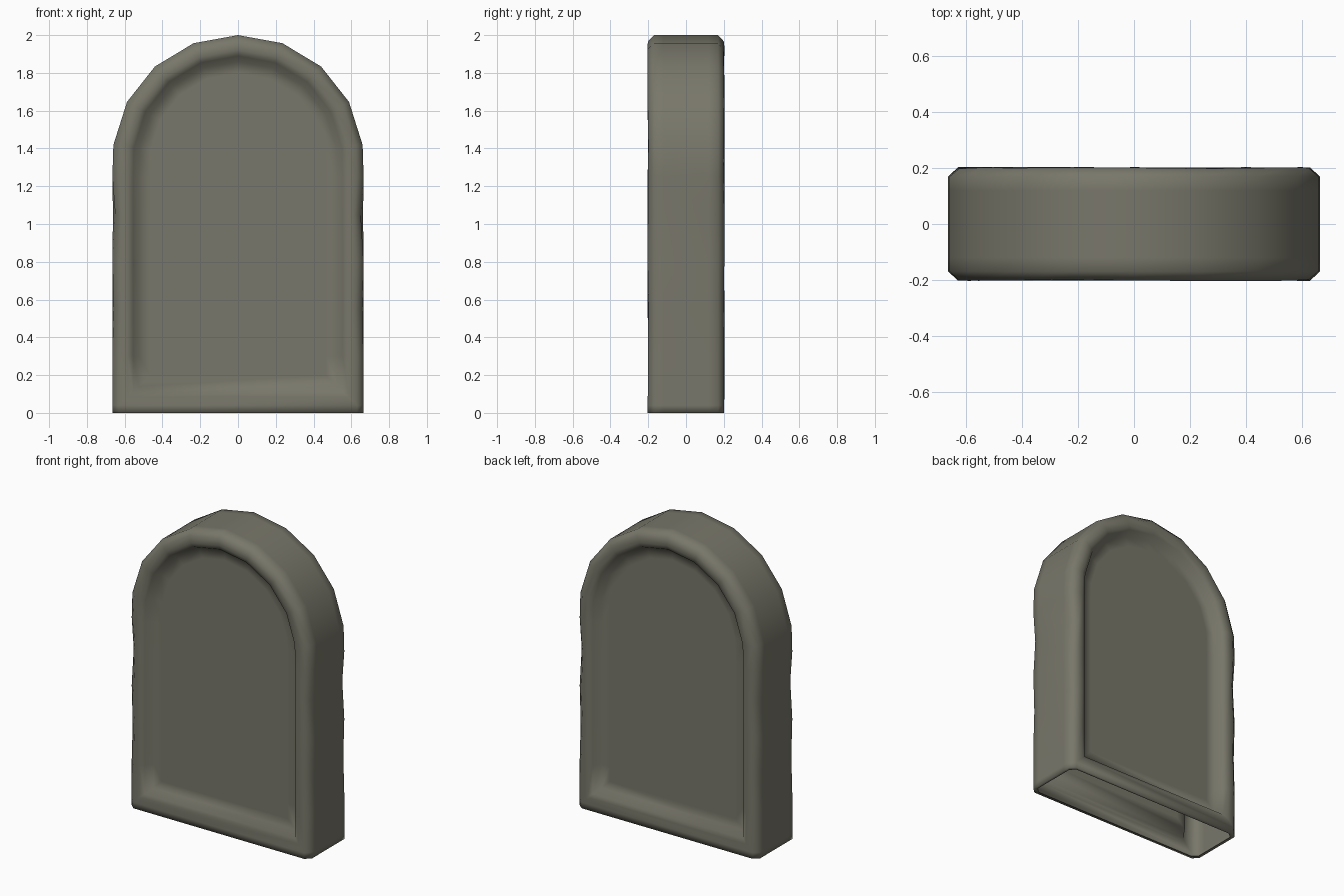
import bpy, bmesh, math, random

if "Cube" in bpy.data.objects:
    bpy.data.objects.remove(bpy.data.objects["Cube"])

random.seed(4)
R, CZ = 0.665, 1.335            # arch radius and centre height


def outline(inset, y, zb, dent=0.0):
    """Arched outline at depth y: up the left side, over the arch, down the right."""
    w = R - inset
    side = [zb, 0.3, 0.55, 0.8, 1.05, 1.25]
    dents = [0, 0, dent * 0.5, 0, dent, 0]
    pts = [(-w + d, y, z) for z, d in zip(side, dents)]
    for i in range(9):
        a = math.radians(172.8 - i * 20.7)
        pts.append((w * math.cos(a), y, CZ + w * math.sin(a)))
    pts += [(w - d, y, z) for z, d in reversed(list(zip(side, dents)))]
    return pts


bm = bmesh.new()


def ring(inset, y, zb, dent=0.0, rough=0.0):
    out = []
    for x, py, z in outline(inset, y, zb, dent):
        out.append(bm.verts.new((x, py + random.uniform(-rough, rough), z)))
    return out


def bridge(a, b, closed):
    n = len(a)
    for i in range(n if closed else n - 1):
        j = (i + 1) % n
        bm.faces.new((a[i], a[j], b[j], b[i]))


# Recessed panel and raised rim, front (-1) and back (+1)
outer = []
for s in (-1, 1):
    rings = [ring(0.20, s * 0.14, 0.20),
             ring(0.14, s * 0.14, 0.14),
             ring(0.11, s * 0.19, 0.11),
             ring(0.08, s * 0.201, 0.085, 0, 0.003),
             ring(0.035, s * 0.201, 0.04, 0.012, 0.003)]
    bm.faces.new(rings[0])
    for a, b in zip(rings, rings[1:]):
        bridge(a, b, True)
    outer.append(rings[-1])

# Side wall wrapping around the arch, left open underneath
wall = [outer[0], ring(0, -0.17, 0.04, 0.015), ring(0, -0.12, 0.04, 0.003),
        ring(0, 0.12, 0.04, 0.003), ring(0, 0.17, 0.04, 0.015), outer[1]]
for a, b in zip(wall, wall[1:]):
    bridge(a, b, False)

# Bottom edge: short band down to the ground and a thin lip turned inwards
for z, inset in ((0.0, 0.0), (0.0, 0.02)):
    edges = [e for e in bm.edges if e.is_boundary]
    new = bmesh.ops.extrude_edge_only(bm, edges=edges)["geom"]
    for v in (g for g in new if isinstance(g, bmesh.types.BMVert)):
        v.co.z = z
        v.co.x -= math.copysign(inset, v.co.x)
        if abs(v.co.y) > 0.15:
            v.co.y -= math.copysign(inset, v.co.y)

bmesh.ops.recalc_face_normals(bm, faces=bm.faces)
for f in bm.faces:
    f.smooth = True
mesh = bpy.data.meshes.new("headstone")
bm.to_mesh(mesh)
bm.free()

# Weathered stone colour
stone = bpy.data.materials.new("weathered stone")
stone.diffuse_color = (0.19, 0.185, 0.145, 1)
stone.use_nodes = True
stone.node_tree.nodes["Principled BSDF"].inputs["Base Color"].default_value = stone.diffuse_color
mesh.materials.append(stone)
obj = bpy.data.objects.new("headstone", mesh)
bpy.context.collection.objects.link(obj)
